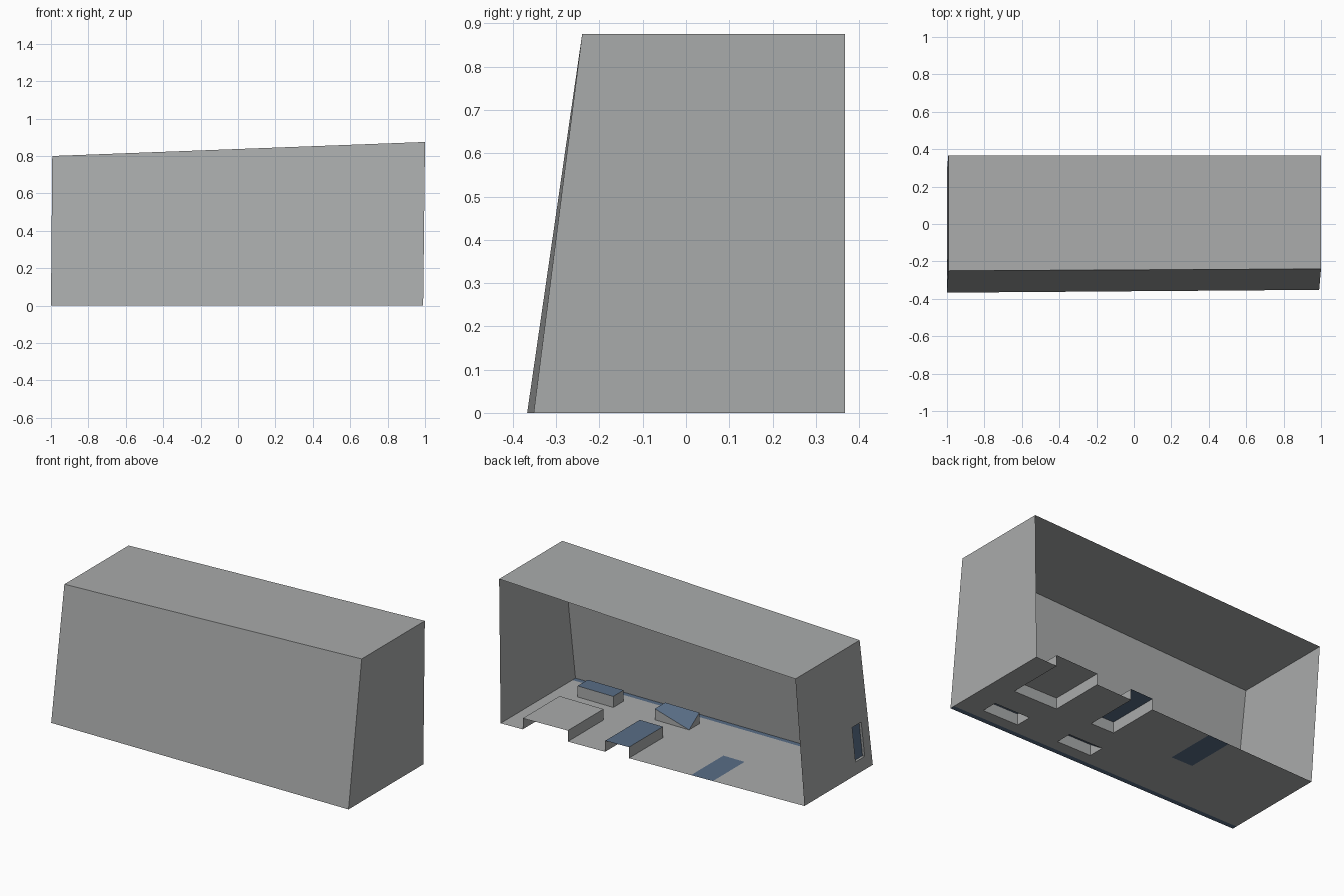
import bpy, bmesh
from mathutils import Vector

if "Cube" in bpy.data.objects:
    bpy.data.objects.remove(bpy.data.objects["Cube"])


def material(name, rgb):
    m = bpy.data.materials.new(name)
    m.diffuse_color = (*rgb, 1)
    m.use_nodes = True
    m.node_tree.nodes["Principled BSDF"].inputs["Base Color"].default_value = m.diffuse_color
    return m


GREY = material("grey shell", (0.40, 0.41, 0.41))
BLUE = material("slate blue", (0.10, 0.155, 0.24))


def sheet(name, us, vs, point, push, recesses=()):
    """Flat sheet over a u/v grid. Each recess is (u0, u1, v0, v1, corner depths)
    and gets a blue or grey lid, with walls except along the open sheet edge."""
    bm = bmesh.new()
    push = Vector(push)

    def face(pts, mat):
        clean = []
        for p in pts:
            if all((p - q).length > 1e-5 for q in clean):
                clean.append(p)
        if len(clean) > 2:
            bm.faces.new([bm.verts.new(p) for p in clean]).material_index = mat

    def inside(u, v):
        return any(r[0] < u < r[1] and r[2] < v < r[3] for r in recesses)

    # plain cells around the recesses
    for u0, u1 in zip(us, us[1:]):
        for v0, v1 in zip(vs, vs[1:]):
            if not inside((u0 + u1) / 2, (v0 + v1) / 2):
                face([point(u, v) for u, v in ((u0, v0), (u1, v0), (u1, v1), (u0, v1))], 0)
    # recess lids and walls
    for u0, u1, v0, v1, depths, mat in recesses:
        rim = [point(u, v) for u, v in ((u0, v0), (u1, v0), (u1, v1), (u0, v1))]
        lid = [p + push * d for p, d in zip(rim, depths)]
        face(lid, mat)
        for i in range(4):
            if i == 2 and v1 == vs[-1]:
                continue
            j = (i + 1) % 4
            face([rim[i], rim[j], lid[j], lid[i]], 0)
    bmesh.ops.remove_doubles(bm, verts=bm.verts, dist=1e-5)
    bmesh.ops.recalc_face_normals(bm, faces=bm.faces)
    mesh = bpy.data.meshes.new(name)
    bm.to_mesh(mesh)
    bm.free()
    mesh.materials.append(GREY)
    mesh.materials.append(BLUE)
    ob = bpy.data.objects.new(name, mesh)
    bpy.context.collection.objects.link(ob)
    return ob


def bilinear(a, b, c, d):
    return lambda u, v: a.lerp(b, u).lerp(d.lerp(c, u), v)


# Corners: left/right, front/back, bottom/top
LFB, LBB = Vector((-1, -0.367, 0)), Vector((-1, 0.29, 0))
LFT, LBT = Vector((-0.993, -0.25, 0.80)), Vector((-0.993, 0.367, 0.80))
RFB, RBB = Vector((0.99, -0.352, 0)), Vector((0.99, 0.367, 0))
RFT, RBT = Vector((1, -0.24, 0.875)), Vector((1, 0.367, 0.875))

# Plain walls and roof
sheet("front_wall", [0, 1], [0, 1], bilinear(LFB, RFB, RFT, LFT), (0, 1, 0))
sheet("right_wall", [0, 1], [0, 1], bilinear(RFB, RBB, RBT, RFT), (-1, 0, 0))
sheet("roof", [0, 1], [0, 1], bilinear(LFT, RFT, RBT, LBT), (0, 0, -1))

# Left wall with a shallow slot near the front
sheet("left_wall", [0, 0.10, 0.235, 1], [0, 0.10, 0.375, 1],
      bilinear(LFB, LBB, LBT, LFT), (1, 0, 0),
      [(0.10, 0.235, 0.10, 0.375, [0.015] * 4, 1)])


# Floor: v = -1 is the slanted front edge, v = 1 the slanted back edge
def floor_point(x, v):
    t = (x + 1) / 1.99
    front, back = LFB.lerp(RFB, t).y, LBB.lerp(RBB, t).y
    y = {-1: front, -0.9: front + 0.03, 1: back}.get(v, v)
    return Vector((x, y, 0))


H = 0.067
pockets = [
    (0.55, 0.845, 0.008, 1, [H] * 4, 0),            # wide notch at the back
    (0.15, 0.305, 0.008, 1, [H] * 4, 1),            # narrow notch at the back
    (-0.40, -0.257, 0.008, 1, [0] * 4, 1),          # flat panel at the back
    (0.60, 0.84, -0.257, -0.158, [H] * 4, 1),       # front pocket
    (0.09, 0.32, -0.257, -0.158, [H, H, H, 0], 1),  # front pocket with sloped lid
    (-1, 0.99, -1, -0.9, [0] * 4, 1),               # strip along the front edge
]
# the sloped lid falls to the floor at its inner back corner
pockets[4] = (*pockets[4][:4], [H, H, H, 0], 1)
xs = sorted({x for p in pockets for x in p[:2]})
sheet("floor", xs, [-1, -0.9, -0.257, -0.158, 0.008, 1], floor_point, (0, 0, 1), pockets)
